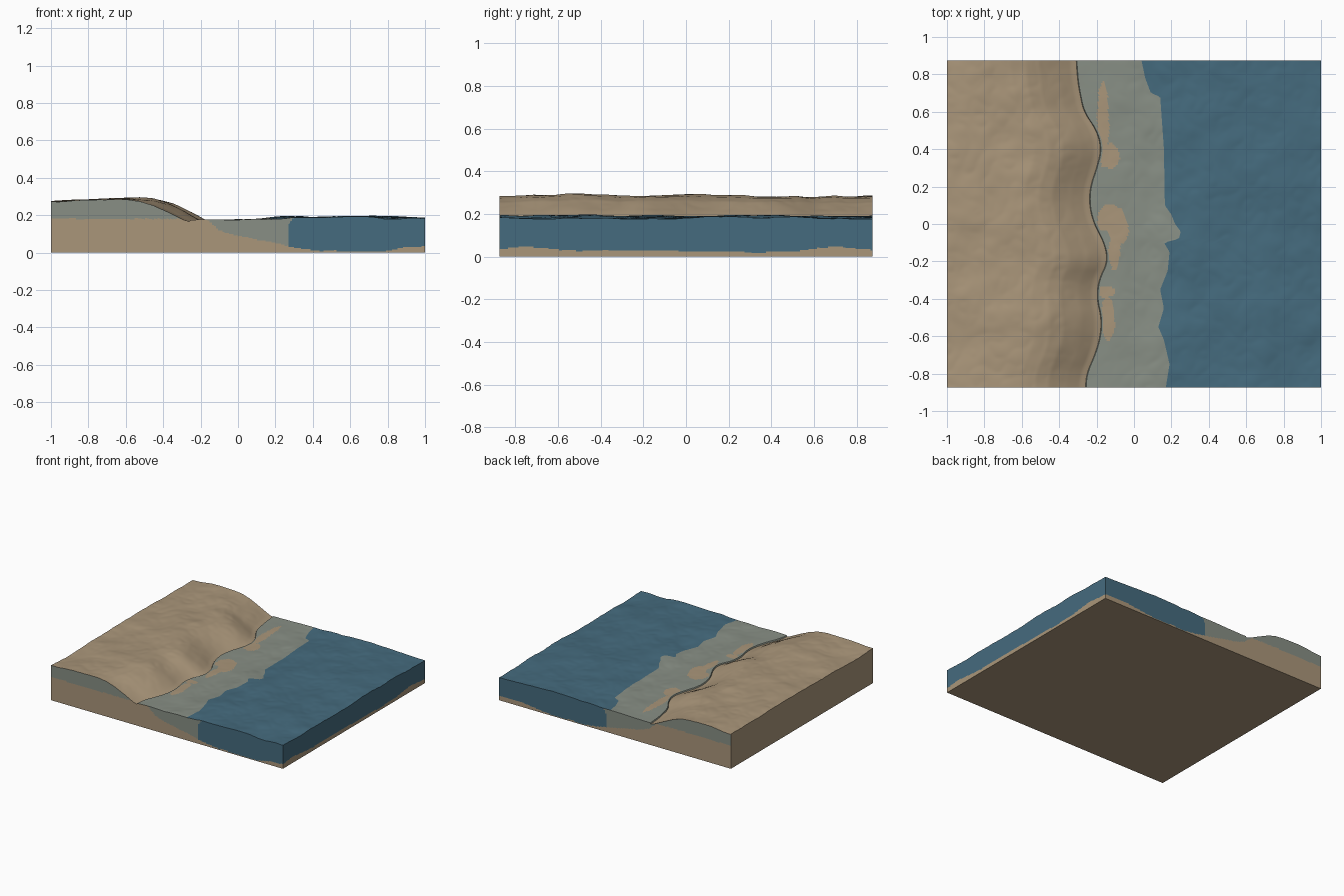
import bpy, bmesh, math
from mathutils import Vector, noise

if "Cube" in bpy.data.objects:
    bpy.data.objects.remove(bpy.data.objects["Cube"])

HX, HY = 1.0, 0.875
NX, NY, NZ = 200, 175, 30


def lerp_table(table, t):
    """Piecewise linear lookup in a short list of (input, output) pairs."""
    if t <= table[0][0]:
        return table[0][1]
    for (a, va), (b, vb) in zip(table, table[1:]):
        if t <= b:
            return va + (vb - va) * (t - a) / (b - a)
    return table[-1][1]


def material(name, rgb):
    m = bpy.data.materials.new(name)
    lin = [((c / 255 + 0.055) / 1.055) ** 2.4 for c in rgb]
    m.diffuse_color = (*lin, 1)
    m.use_nodes = True
    m.node_tree.nodes["Principled BSDF"].inputs["Base Color"].default_value = m.diffuse_color
    return m


SAND, SHALLOW, DEEP = 0, 1, 2
mats = [material("sand", (170, 150, 122)),
        material("shallow_water", (136, 143, 133)),
        material("deep_water", (69, 107, 126))]

# Waterline x and deep-water edge x, both as functions of y
SHORE = [(-.875, -.26), (-.8, -.255), (-.7, -.21), (-.6, -.18), (-.5, -.175),
         (-.4, -.2), (-.3, -.19), (-.2, -.14), (-.1, -.16), (0, -.215),
         (.1, -.24), (.2, -.235), (.3, -.2), (.4, -.175), (.5, -.2),
         (.6, -.27), (.75, -.3), (.875, -.31)]
DEEP_EDGE = [(-.875, .17), (-.75, .19), (-.62, .16), (-.55, .13), (-.45, .16),
             (-.35, .14), (-.25, .18), (-.15, .19), (-.1, .16), (-.08, .24),
             (-.04, .25), (0, .22), (.05, .2), (.1, .165), (.4, .16),
             (.68, .14), (.7, .09), (.78, .06), (.875, .04)]
# Dune height by distance from the waterline, water height by x
DUNE = [(-.8, .272), (-.55, .28), (-.35, .286), (-.27, .278), (-.2, .258),
        (-.1, .212), (-.03, .175), (0, .166)]
WATER = [(-.25, .174), (0, .177), (.2, .188), (.7, .19), (1, .182)]
# Seabed line seen on the cut walls
SEABED = [(-.17, .18), (-.1, .12), (0, .09), (.2, .05), (.35, .02),
          (.45, .008), (.8, .008), (.9, .03), (1, .035)]
SEABED_SIDE = [(-.875, .035), (-.75, .05), (-.6, .03), (-.3, .03), (0, .025),
               (.2, .028), (.35, .018), (.5, .025), (.7, .048), (.875, .03)]
# Exposed sand bars: centre x, centre y, radius x, radius y
BARS = [(-.12, .365, .045, .07), (-.165, .55, .03, .22), (-.12, .03, .08, .07),
        (-.085, -.03, .055, .08), (-.105, -.15, .03, .11),
        (-.145, -.365, .05, .03), (-.135, -.5, .035, .13)]


def shore(y):
    # averaged so the waterline curves softly
    return sum(lerp_table(SHORE, y + k * .02) for k in (-2, -1, 0, 1, 2)) / 5


def ripple(x, y, seed):
    n = lambda f: noise.noise(Vector((x * f, y * f, seed)))
    return .011 * n(3.1) + .007 * n(7) + .004 * abs(n(13)) - .002


def height(x, y, is_land):
    if is_land:
        d = x - shore(y)
        return lerp_table(DUNE, d) + ripple(x, y, 2.3) * min(1, .15 - d * 4)
    fade = min(1, .3 + max(0, x + .2) * 2)
    return lerp_table(WATER, x) + ripple(x, y, 7.7) * fade


def top_material(x, y, is_land, is_deep):
    if is_land:
        return SAND
    if is_deep:
        return DEEP
    wob = 1 + .5 * noise.noise(Vector((x * 14, y * 14, 4)))
    in_bar = any(((x - a) / c) ** 2 + ((y - b) / d) ** 2 < wob
                 for a, b, c, d in BARS)
    return SAND if in_bar and x > shore(y) + .012 else SHALLOW


def wall_material(x, y, z):
    wob = .006 * noise.noise(Vector((x * 9, y * 9, 1)))
    if x > HX - 1e-4:
        return SAND if z < lerp_table(SEABED_SIDE, y) + wob else DEEP
    if x < -HX + 1e-4:
        return SAND
    u = x if y < 0 else x + .19
    if z < lerp_table(SEABED, u) + wob:
        return SAND
    edge = .265 + .03 * max(0, (z - .12) / .06) ** 2
    return SHALLOW if u < edge else DEEP


# Coast block: dune and water surface on a grid whose columns follow the edges
bm = bmesh.new()
I_SHORE, I_DEEP = 78, 116
grid = []
for j in range(NY + 1):
    y = -HY + 2 * HY * j / NY
    s, d = shore(y), lerp_table(DEEP_EDGE, y)
    knots = [(0, -HX), (I_SHORE, s), (I_SHORE + 1, s + .004),
             (I_DEEP, d), (NX, HX)]
    row = []
    for i in range(NX + 1):
        x = lerp_table(knots, i)
        row.append(bm.verts.new((x, y, height(x, y, i <= I_SHORE))))
    grid.append(row)

for j in range(NY):
    for i in range(NX):
        f = bm.faces.new((grid[j][i], grid[j][i + 1],
                          grid[j + 1][i + 1], grid[j + 1][i]))
        c = f.calc_center_median()
        f.material_index = top_material(c.x, c.y, i < I_SHORE, i >= I_DEEP)
        f.smooth = True

# Cut walls, counter-clockwise round the block, coloured by the seabed line
rim = (grid[0][:-1] + [r[-1] for r in grid[:-1]] +
       grid[-1][:0:-1] + [r[0] for r in grid[:0:-1]])
columns = [[bm.verts.new((v.co.x, v.co.y, v.co.z * k / NZ))
            for k in range(NZ)] + [v] for v in rim]
for a, b in zip(columns, columns[1:] + columns[:1]):
    for k in range(NZ):
        f = bm.faces.new((a[k], b[k], b[k + 1], a[k + 1]))
        f.material_index = wall_material(*f.calc_center_median())

# Flat underside
base = bm.faces.new([c[0] for c in reversed(columns)])
base.material_index = SAND

mesh = bpy.data.meshes.new("coast_block")
bm.to_mesh(mesh)
bm.free()
for m in mats:
    mesh.materials.append(m)
coast = bpy.data.objects.new("coast_block", mesh)
bpy.context.collection.objects.link(coast)

# Smooth dunes and water, sharp rim and waterline step
bpy.context.view_layer.objects.active = coast
coast.select_set(True)
bpy.ops.object.shade_smooth_by_angle(angle=math.radians(35))
